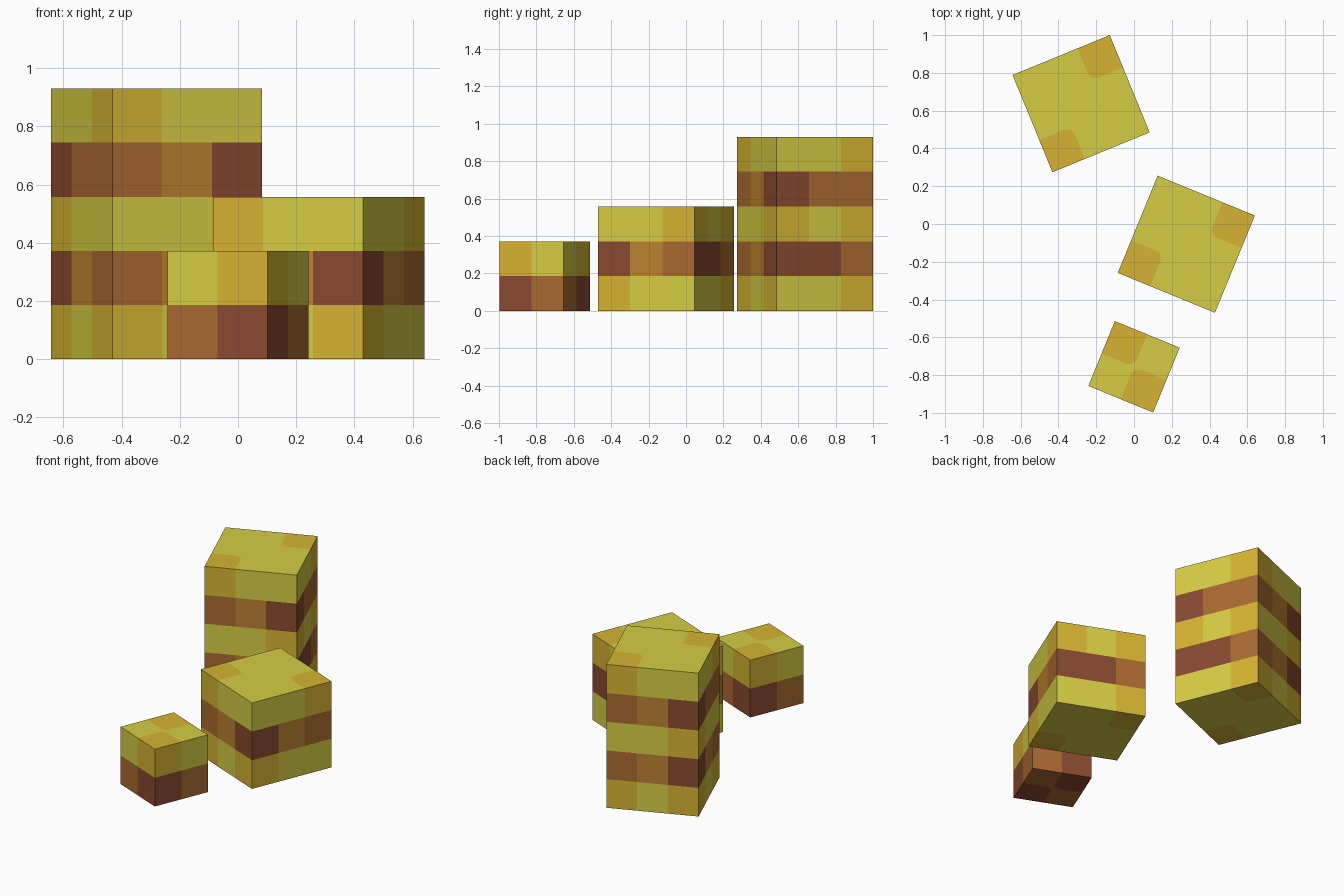
import bpy, bmesh, math
from mathutils import Vector

if "Cube" in bpy.data.objects:
    bpy.data.objects.remove(bpy.data.objects["Cube"])

CELL = 0.1855      # width of one painted square on the wide stacks
LAYER = 0.186      # height of one layer
ROUND = 0.045      # softened corner of the top patches


def material(name, rgb):
    m = bpy.data.materials.new(name)
    lin = [(c / 255 / 12.92 if c < 10 else ((c / 255 + 0.055) / 1.055) ** 2.4) for c in rgb]
    m.diffuse_color = (*lin, 1)
    m.use_nodes = True
    m.node_tree.nodes["Principled BSDF"].inputs["Base Color"].default_value = m.diffuse_color
    return m


KEYS = "YORBC"
MATS = [material("straw_yellow", (214, 205, 68)),
        material("golden_orange", (214, 180, 50)),
        material("red_brown", (138, 74, 48)),
        material("warm_brown", (171, 106, 48)),
        material("tan_brown", (188, 130, 49))]


def build_stack(name, centre, angle, n, layers, top, bottom):
    """layers: four side strings per layer, counterclockwise from the front left.
    top / bottom: base colour, patch colour, and the cells that carry a patch."""
    bm = bmesh.new()
    h = n * CELL / 2

    def face(points, key):
        f = bm.faces.new([bm.verts.new(p) for p in points])
        f.material_index = KEYS.index(key)

    # painted squares on the four walls
    corners = [Vector((-h, -h, 0)), Vector((h, -h, 0)), Vector((h, h, 0)), Vector((-h, h, 0))]
    for k, layer in enumerate(layers):
        lo, hi = Vector((0, 0, k * LAYER)), Vector((0, 0, (k + 1) * LAYER))
        for s, row in enumerate(layer.split()):
            a, b = corners[s], corners[(s + 1) % 4]
            for i, key in enumerate(row):
                p, q = a.lerp(b, i / n), a.lerp(b, (i + 1) / n)
                face([p + lo, q + lo, q + hi, p + hi], key)

    # caps, with patches rounded at the corner nearest the middle
    def cap(z, base, patch, cells, up):
        for i in range(n):
            for j in range(n):
                x0, y0 = -h + i * CELL, -h + j * CELL
                x1, y1 = x0 + CELL, y0 + CELL
                polys = [([(x0, y0), (x1, y0), (x1, y1), (x0, y1)], base)]
                if (i, j) in cells:
                    sx, sy = (1 if i == 0 else -1), (1 if j == 0 else -1)
                    ix, iy = (x1 if sx > 0 else x0), (y1 if sy > 0 else y0)
                    ox, oy = ix - sx * CELL, iy - sy * CELL
                    arc = [(ix - sx * ROUND * (1 - math.cos(t)), iy - sy * ROUND * (1 - math.sin(t)))
                           for t in (math.pi / 2 * m / 4 for m in range(5))]
                    polys = [([(ox, oy), (ix, oy)] + arc + [(ox, iy)], patch),
                             ([(ix, iy)] + arc[::-1], base)]
                    if sx * sy < 0:
                        polys = [(p[::-1], c) for p, c in polys]
                for pts, key in polys:
                    face([(x, y, z) for x, y in (pts if up else pts[::-1])], key)

    cap(len(layers) * LAYER, *top, True)
    cap(0, *bottom, False)
    bmesh.ops.remove_doubles(bm, verts=bm.verts, dist=0.0005)
    mesh = bpy.data.meshes.new(name)
    bm.to_mesh(mesh)
    bm.free()
    for m in MATS:
        mesh.materials.append(m)
    ob = bpy.data.objects.new(name, mesh)
    ob.location = (*centre, 0)
    ob.rotation_euler.z = math.radians(angle)
    bpy.context.collection.objects.link(ob)


# tall rear stack
build_stack("tall_stack", (-0.28, 0.637), 22.3, 3,
            ["OYO YYO OYO OYO",
             "BCR RRB BCR RCB",
             "YYO OYO YYO OYY",
             "BCR RBB BCR RBB",
             "OYY YYO OYY YYO"],
            ("Y", "O", [(0, 0), (2, 2)]), ("Y", "O", [(0, 0), (2, 2)]))

# medium stack
build_stack("medium_stack", (0.277, -0.107), -22.3, 3,
            ["OYO OYY YYO OYY",
             "BCR RCB RRB RCB",
             "OYY YYO OYO YYO"],
            ("Y", "O", [(0, 0), (2, 2)]), ("Y", "O", [(2, 0), (0, 2)]))

# small front stack
build_stack("small_stack", (0.0, -0.756), -22.3, 2,
            ["BR RB BR RB",
             "YO OY YO OY"],
            ("Y", "O", [(1, 0), (0, 1)]), ("B", "R", [(1, 0), (0, 1)]))
